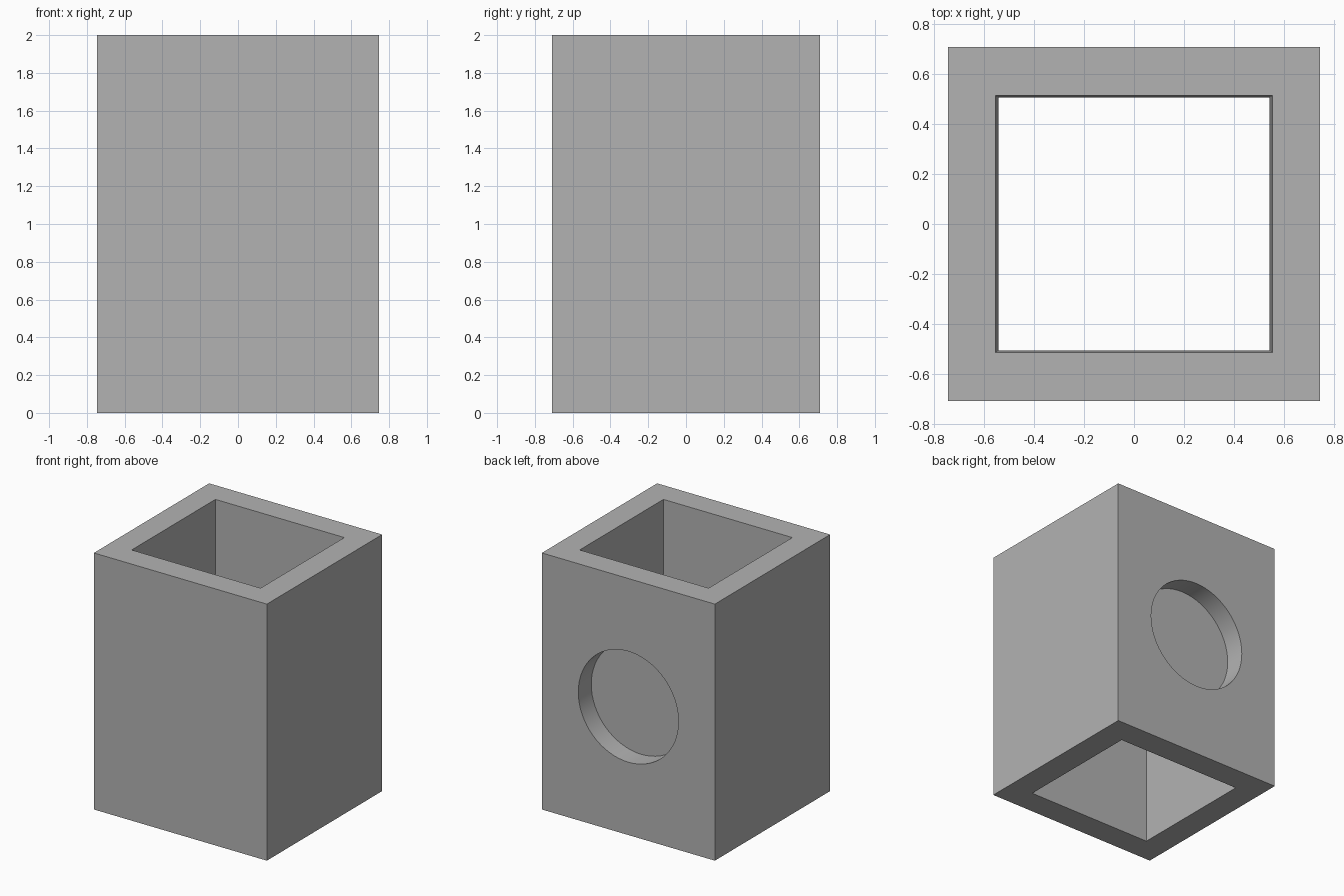
import bpy
import bmesh
from mathutils import Matrix

cube = bpy.data.objects.get("Cube")
if cube:
    bpy.data.objects.remove(cube, do_unlink=True)

HALF_X, HALF_Y, HEIGHT = 0.746, 0.71, 2.0
RADIUS, DEPTH, SIDES = 0.432, 0.16, 64

grey = bpy.data.materials.new("plain grey")
grey.use_nodes = True
colour = (0.45, 0.45, 0.45, 1.0)
grey.diffuse_color = colour
grey.node_tree.nodes["Principled BSDF"].inputs["Base Color"].default_value = colour

bm = bmesh.new()


def rectangle(hx, hy, z):
    """Four corners, counter-clockwise from the front."""
    corners = ((-hx, -hy), (hx, -hy), (hx, hy), (-hx, hy))
    return [bm.verts.new((x, y, z)) for x, y in corners]


# Square tube: outer wall, rim, slightly tapered bore and underside
rings = [
    rectangle(HALF_X, HALF_Y, 0),
    rectangle(HALF_X, HALF_Y, HEIGHT),
    rectangle(0.556, 0.516, HEIGHT),
    rectangle(0.544, 0.508, 0),
]
for r, ring in enumerate(rings):
    above = rings[(r + 1) % len(rings)]
    for i in range(4):
        j = (i + 1) % 4
        bm.faces.new((ring[i], ring[j], above[j], above[i]))

# Open the outer back wall and refill it around a circle
back = next(f for f in bm.faces if all(v.co.y > HALF_Y - 0.001 for v in f.verts))
border = list(back.edges)
bmesh.ops.delete(bm, geom=[back], context="FACES_ONLY")
to_back = Matrix.Translation((0, HALF_Y, HEIGHT / 2)) @ Matrix.Rotation(1.5707963, 4, "X")
circle = bmesh.ops.create_circle(bm, segments=SIDES, radius=RADIUS, matrix=to_back)["verts"]
circle_edges = list({e for v in circle for e in v.link_edges})
bmesh.ops.triangle_fill(bm, edges=border + circle_edges, use_beauty=True,
                        normal=(0, 1, 0))

# Shallow round recess with a flat floor
sunk = bmesh.ops.extrude_edge_only(bm, edges=circle_edges)["geom"]
inner = [g for g in sunk if isinstance(g, bmesh.types.BMVert)]
bmesh.ops.translate(bm, verts=inner, vec=(0, -DEPTH, 0))
inner_edges = [e for e in bm.edges if e.verts[0] in inner and e.verts[1] in inner]
bmesh.ops.contextual_create(bm, geom=inner_edges)

bmesh.ops.recalc_face_normals(bm, faces=bm.faces[:])
mesh = bpy.data.meshes.new("recessed_square_tube")
bm.to_mesh(mesh)
bm.free()
mesh.materials.append(grey)

tube = bpy.data.objects.new("recessed_square_tube", mesh)
bpy.context.collection.objects.link(tube)
bpy.ops.object.select_all(action="DESELECT")
tube.select_set(True)
bpy.context.view_layer.objects.active = tube
bpy.ops.object.shade_smooth_by_angle()
